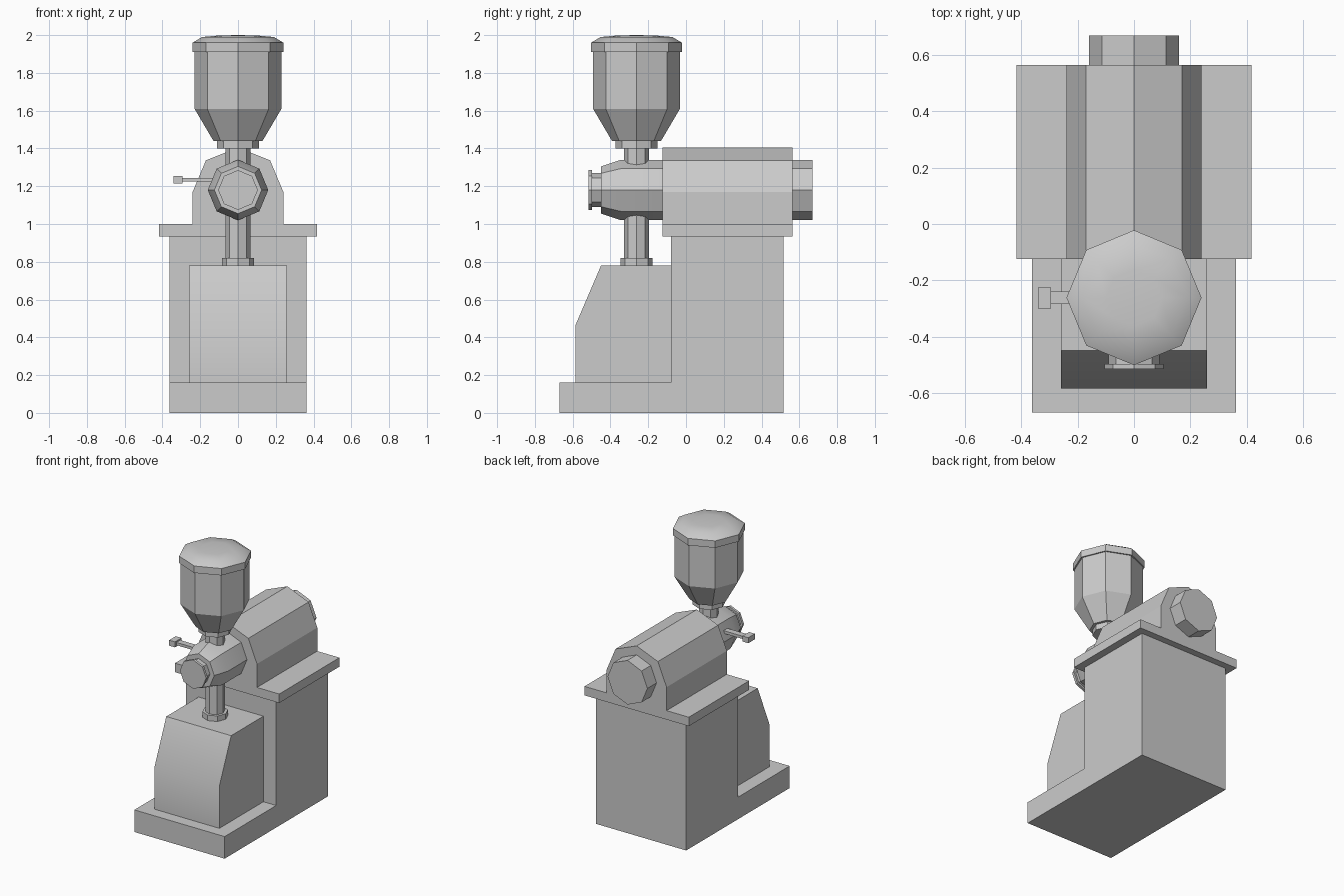
import bpy, bmesh
from math import cos, sin, tau, radians

cube = bpy.data.objects.get("Cube")
if cube:
    bpy.data.objects.remove(cube, do_unlink=True)

grey = bpy.data.materials.new("light_grey")
grey.use_nodes = True
colour = (0.6, 0.6, 0.6, 1)
grey.diffuse_color = colour
grey.node_tree.nodes["Principled BSDF"].inputs["Base Color"].default_value = colour


def finish(name, bm, smooth=None):
    bmesh.ops.recalc_face_normals(bm, faces=bm.faces)
    mesh = bpy.data.meshes.new(name)
    bm.to_mesh(mesh)
    bm.free()
    mesh.materials.append(grey)
    ob = bpy.data.objects.new(name, mesh)
    bpy.context.collection.objects.link(ob)
    if smooth:
        bpy.ops.object.select_all(action='DESELECT')
        ob.select_set(True)
        bpy.context.view_layer.objects.active = ob
        bpy.ops.object.shade_smooth_by_angle(angle=radians(smooth))
    return ob


def prism(name, profile, axis, start, end, smooth=None):
    """Extrude a flat profile along x (profile in y, z) or y (profile in x, z)."""
    bm = bmesh.new()
    place = (lambda a, b: (start, a, b)) if axis == 'x' else (lambda a, b: (a, start, b))
    face = bm.faces.new([bm.verts.new(place(a, b)) for a, b in profile])
    new = bmesh.ops.extrude_face_region(bm, geom=[face])["geom"]
    shift = (end - start, 0, 0) if axis == 'x' else (0, end - start, 0)
    bmesh.ops.translate(bm, vec=shift, verts=[v for v in new if isinstance(v, bmesh.types.BMVert)])
    return finish(name, bm, smooth)


def box(name, x, y, z):
    return prism(name, [(y[0], z[0]), (y[1], z[0]), (y[1], z[1]), (y[0], z[1])], 'x', *x)


def octagonal(name, rings, axis, centre, smooth=None):
    """Stack octagon rings (radius, position) along z or y; radius 0 makes a tip."""
    bm = bmesh.new()
    loops = []
    for r, p in rings:
        loop = []
        for i in range(8 if r else 1):
            a, b = r * cos(tau * i / 8), r * sin(tau * i / 8)
            co = (a, centre + b, p) if axis == 'z' else (a, p, centre + b)
            loop.append(bm.verts.new(co))
        loops.append(loop)
    for lo, hi in zip(loops, loops[1:]):
        for i in range(8):
            j = (i + 1) % 8
            top = [hi[0]] if len(hi) == 1 else [hi[j], hi[i]]
            bm.faces.new([lo[i], lo[j]] + top)
    for loop in (loops[0], loops[-1]):
        if len(loop) > 1:
            bm.faces.new(loop)
    return finish(name, bm, smooth)


# Cabinet with its front step, and the sloped bin standing on the step
prism("cabinet", [(-0.67, 0), (0.515, 0), (0.515, 0.935), (-0.08, 0.935),
                  (-0.08, 0.16), (-0.67, 0.16)], 'x', -0.362, 0.362)
prism("collecting_bin", [(-0.585, 0.16), (-0.08, 0.16), (-0.08, 0.78),
                         (-0.45, 0.78), (-0.585, 0.465)], 'x', -0.26, 0.26, 30)

# Motor housing on its mounting plate
box("mounting_plate", (-0.418, 0.418), (-0.125, 0.565), (0.935, 1.0))
half = [(0.24, 1.0), (0.24, 1.17), (0.17, 1.337)]
prism("motor_housing", half + [(0, 1.405)] + [(-x, z) for x, z in reversed(half)],
      'y', -0.125, 0.565)

# Horizontal grinding head and rear motor cap
AXLE = 1.18
octagonal("motor_cap", [(0.16, 0.565), (0.16, 0.67)], 'y', AXLE)
octagonal("grinding_head", [(0.16, -0.125), (0.16, -0.345), (0.125, -0.45)], 'y', AXLE, 30)
octagonal("adjuster_neck", [(0.09, -0.45), (0.09, -0.5)], 'y', AXLE)
octagonal("adjuster_disc", [(0.105, -0.497), (0.105, -0.515)], 'y', AXLE)

# Upright spout and feed pipe
FEED = -0.262
octagonal("spout", [(0.065, 0.78), (0.065, 1.18)], 'z', FEED)
octagonal("spout_flange", [(0.085, 0.78), (0.085, 0.82)], 'z', FEED)
octagonal("feed_pipe", [(0.065, 1.18), (0.065, 1.4)], 'z', FEED)
octagonal("hopper_collar", [(0.11, 1.4), (0.11, 1.44)], 'z', FEED)

# Hopper with rim and domed lid
octagonal("hopper", [(0.13, 1.44), (0.23, 1.61), (0.23, 1.91)], 'z', FEED)
octagonal("hopper_rim", [(0.24, 1.91), (0.24, 1.96)], 'z', FEED)
octagonal("hopper_lid", [(0.24, 1.96), (0.19, 1.99), (0.1, 1.998), (0, 2.0)], 'z', FEED, 35)

# Side lever
box("lever_rod", (-0.3, -0.12), (-0.284, -0.24), (1.224, 1.244))
box("lever_grip", (-0.342, -0.295), (-0.3, -0.225), (1.214, 1.254))
